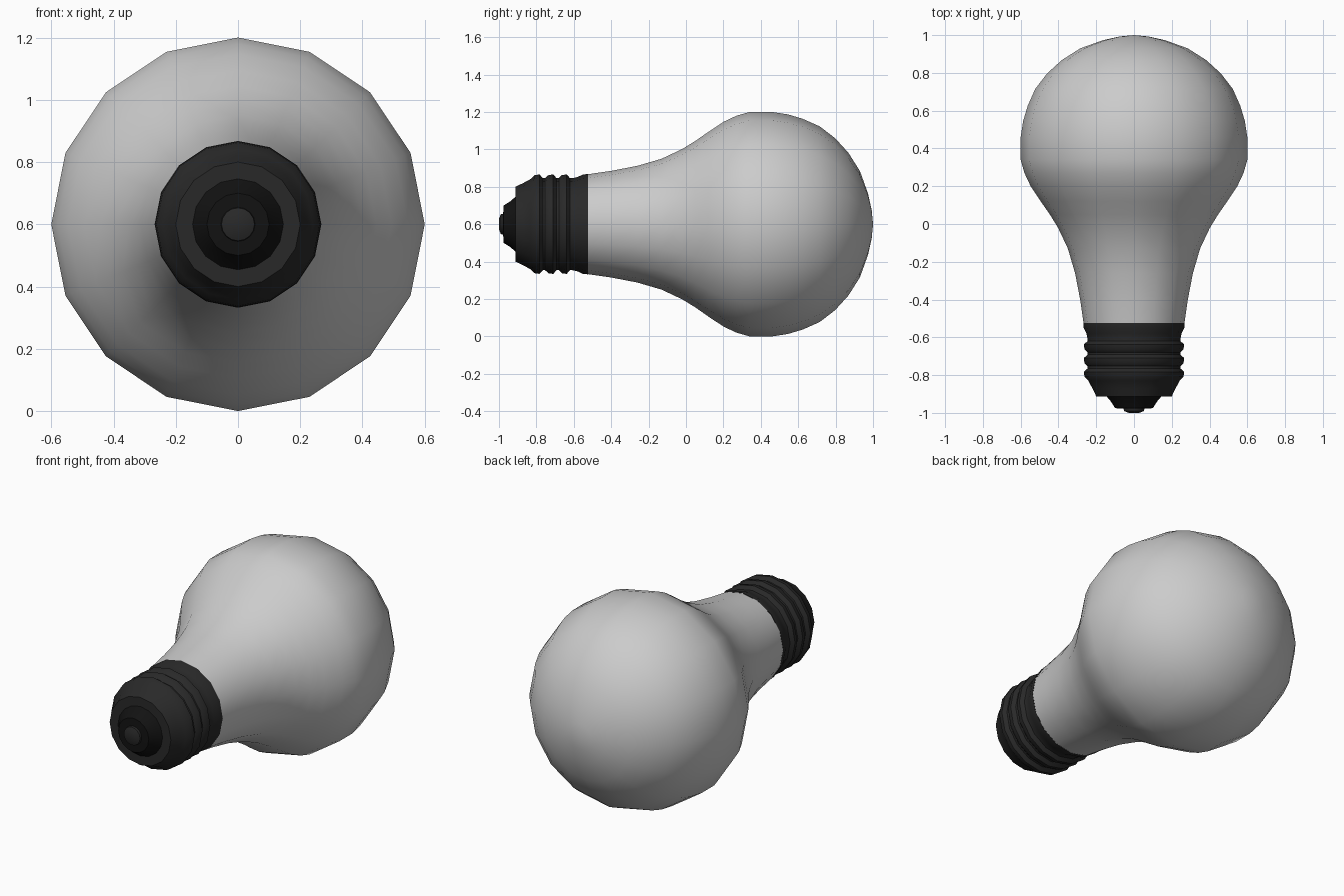
import bpy, bmesh, math

if "Cube" in bpy.data.objects:
    bpy.data.objects.remove(bpy.data.objects["Cube"])

SIDES = 16
AXIS_Z = 0.6


def material(name, v):
    m = bpy.data.materials.new(name)
    m.diffuse_color = (v, v, v, 1)
    m.use_nodes = True
    m.node_tree.nodes["Principled BSDF"].inputs["Base Color"].default_value = m.diffuse_color
    return m


def lathe(name, profile, mat=None, angle=35):
    """Spin (y, radius) points about the bulb's long axis."""
    bm = bmesh.new()
    rings = []
    for y, r in profile:
        if r == 0:
            rings.append([bm.verts.new((0, y, AXIS_Z))] * SIDES)
        else:
            rings.append([bm.verts.new((r * math.cos(math.tau * i / SIDES), y,
                                        AXIS_Z + r * math.sin(math.tau * i / SIDES)))
                          for i in range(SIDES)])
    for a, b in zip(rings, rings[1:]):
        for i in range(SIDES):
            j = (i + 1) % SIDES
            bm.faces.new(list(dict.fromkeys((a[i], a[j], b[j], b[i]))))
    bmesh.ops.recalc_face_normals(bm, faces=bm.faces)
    # every profile runs toward +y, so outward normals point away from the axis
    if sum(f.normal.x * f.calc_center_median().x for f in bm.faces) < 0:
        bmesh.ops.reverse_faces(bm, faces=bm.faces)
    me = bpy.data.meshes.new(name)
    bm.to_mesh(me)
    bm.free()
    ob = bpy.data.objects.new(name, me)
    bpy.context.collection.objects.link(ob)
    if mat:
        me.materials.append(mat)
    bpy.ops.object.select_all(action='DESELECT')
    ob.select_set(True)
    bpy.context.view_layer.objects.active = ob
    bpy.ops.object.shade_smooth_by_angle(angle=math.radians(angle))
    return ob


# Glass envelope
lathe("glass_bulb", [
    (-0.525, 0.267), (-0.40, 0.285), (-0.26, 0.312), (-0.13, 0.35),
    (-0.02, 0.402), (0.05, 0.445), (0.12, 0.494), (0.20, 0.547),
    (0.27, 0.58), (0.34, 0.6), (0.46, 0.6), (0.545, 0.587), (0.625, 0.563),
    (0.715, 0.523), (0.797, 0.46), (0.868, 0.382), (0.93, 0.284),
    (0.973, 0.165), (0.993, 0.075), (1.0, 0)])

# Screw cap: shoulder, three thread ridges, collar
cap = [(-0.912, 0.145), (-0.912, 0.2), (-0.87, 0.22), (-0.83, 0.242)]
for y in (-0.795, -0.722, -0.65):
    cap += [(y - 0.014, 0.262), (y + 0.012, 0.266), (y + 0.03, 0.246), (y + 0.042, 0.246)]
cap += [(-0.58, 0.252), (-0.55, 0.266), (-0.525, 0.268)]
lathe("screw_cap", cap, material("cap_dark", 0.022), 40)

# Insulator and end contact
lathe("insulator", [(-0.978, 0.05), (-0.975, 0.1), (-0.94, 0.122), (-0.912, 0.146)],
      material("insulator_black", 0.006), 40)
lathe("end_contact", [(-1.0, 0), (-1.0, 0.028), (-0.99, 0.053), (-0.972, 0.056)],
      material("contact_dark", 0.022), 40)
